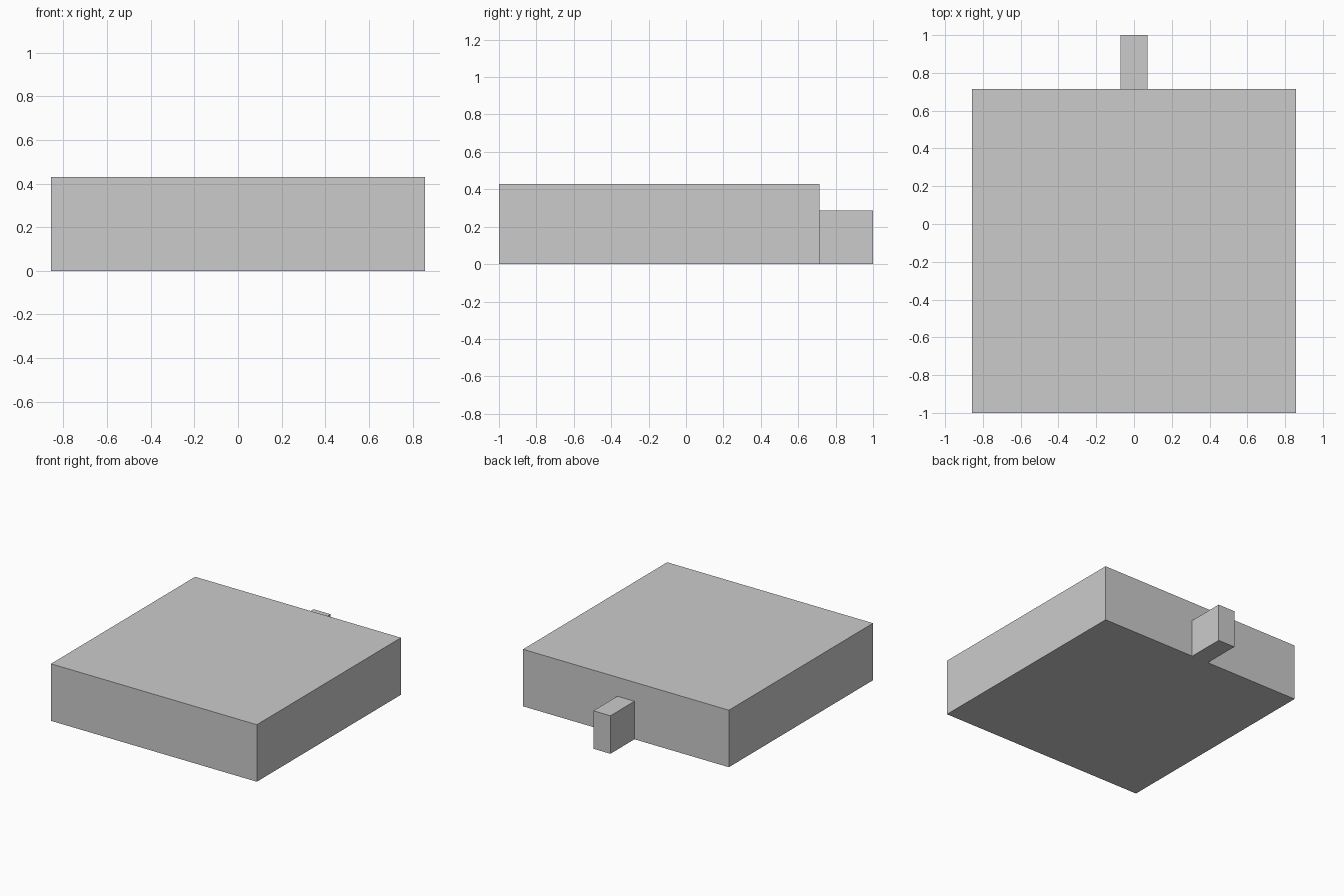
import bpy

if "Cube" in bpy.data.objects:
    bpy.data.objects.remove(bpy.data.objects["Cube"])


def box(name, x, y, z):
    """Box from (min, max) ranges on each axis."""
    ranges = (x, y, z)
    centre = [(a + b) / 2 for a, b in ranges]
    bpy.ops.mesh.primitive_cube_add(size=1, location=centre)
    obj = bpy.context.object
    obj.name = name
    obj.scale = [b - a for a, b in ranges]
    bpy.ops.object.transform_apply(location=False, rotation=False, scale=True)
    return obj


# Wide flat slab
box("main_block", (-0.857, 0.857), (-1.0, 0.714), (0.0, 0.429))

# Small tab on the middle of the back face
box("back_tab", (-0.071, 0.071), (0.714, 1.0), (0.0, 0.286))
